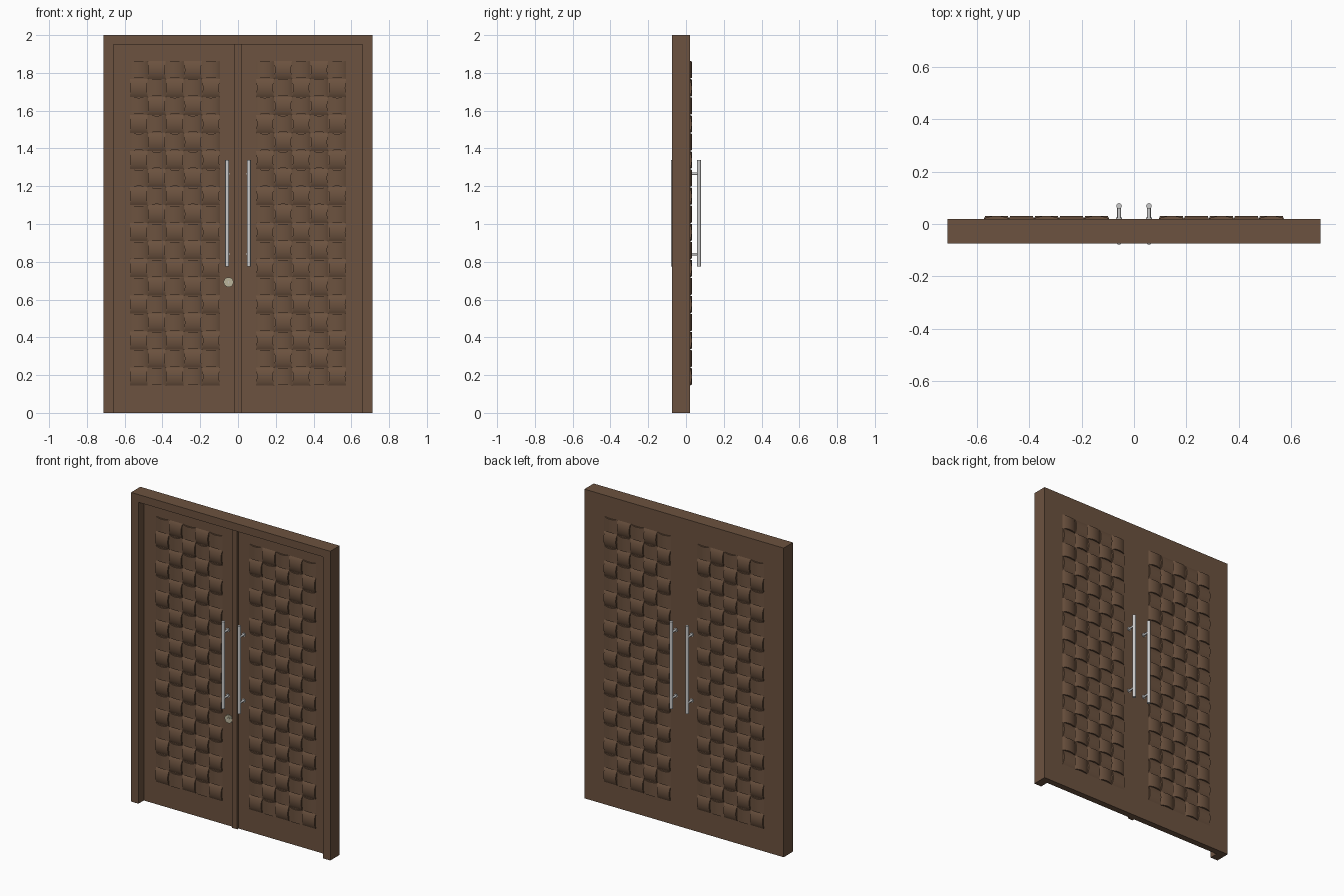
import bpy, bmesh, math
from mathutils import Matrix, Vector

if "Cube" in bpy.data.objects:
    bpy.data.objects.remove(bpy.data.objects["Cube"])


def material(name, rgb):
    m = bpy.data.materials.new(name)
    m.diffuse_color = (*rgb, 1)
    m.use_nodes = True
    m.node_tree.nodes["Principled BSDF"].inputs["Base Color"].default_value = m.diffuse_color
    return m


WOOD = material("brown_wood", (0.15, 0.085, 0.05))
STEEL = material("steel", (0.55, 0.56, 0.58))
BRASS = material("pale_brass", (0.5, 0.46, 0.33))


def finish(name, bm, mat, smooth=True):
    bmesh.ops.recalc_face_normals(bm, faces=bm.faces)
    me = bpy.data.meshes.new(name)
    bm.to_mesh(me)
    bm.free()
    ob = bpy.data.objects.new(name, me)
    bpy.context.collection.objects.link(ob)
    me.materials.append(mat)
    if smooth:
        bpy.ops.object.select_all(action='DESELECT')
        ob.select_set(True)
        bpy.context.view_layer.objects.active = ob
        bpy.ops.object.shade_smooth_by_angle(angle=math.radians(35))
    return ob


def box(bm, x0, x1, y0, y1, z0, z1):
    m = Matrix.Translation(((x0 + x1) / 2, (y0 + y1) / 2, (z0 + z1) / 2))
    bmesh.ops.create_cube(bm, size=1, matrix=m @ Matrix.Diagonal((x1 - x0, y1 - y0, z1 - z0, 1)))


def rod(bm, a, b, r, seg=20):
    a, b = Vector(a), Vector(b)
    d = b - a
    m = Matrix.Translation((a + b) / 2) @ d.to_track_quat('Z', 'Y').to_matrix().to_4x4()
    bmesh.ops.create_cone(bm, cap_ends=True, segments=seg, radius1=r, radius2=r, depth=d.length, matrix=m)


FACE = 0.02          # door leaf half thickness
W, FRONT = 0.713, -0.075

# Door leaves, flush with the frame at the back
bm = bmesh.new()
box(bm, -W, W, -FACE, FACE, 0, 2)
finish("door_leaves", bm, WOOD, False)

# Frame standing forward of the leaves: one inverted U profile
bm = bmesh.new()
outline = [(-W, 0), (-W, 2), (W, 2), (W, 0), (0.66, 0), (0.66, 1.95), (-0.66, 1.95), (-0.66, 0)]
face = bm.faces.new([bm.verts.new((x, FRONT, z)) for x, z in outline])
ext = bmesh.ops.extrude_face_region(bm, geom=[face])
moved = [v for v in ext["geom"] if isinstance(v, bmesh.types.BMVert)]
bmesh.ops.translate(bm, verts=moved, vec=(0, -FACE - FRONT, 0))
finish("door_frame", bm, WOOD, False)

# Cover strip over the joint
bm = bmesh.new()
box(bm, -0.018, 0.018, -0.034, -FACE, 0, 1.95)
finish("centre_strip", bm, WOOD, False)

# Basket-weave panels: alternating upright and sideways arched strips
COLS, ROWS, CELL = 5, 18, 0.0955
Z0, PEAK, SEG = 0.145, 0.011, 10


def strip(bm, cx, cz, side, upright):
    rows = []
    for i in range(SEG + 1):
        u = -1 + 2 * i / SEG
        half = 0.043 + 0.005 * u * u          # waisted sides
        h = PEAK * (1 - u * u)
        ring = []
        for s, up in ((-half, 0), (-half, h), (half, h), (half, 0)):
            along = u * CELL * 0.52
            dx, dz = (s, along) if upright else (along, s)
            y = side * (FACE + (up if up else -0.001))
            ring.append(bm.verts.new((cx + dx, y, cz + dz)))
        rows.append(ring)
    for a, b in zip(rows, rows[1:]):
        for k in range(3):
            bm.faces.new((a[k], a[k + 1], b[k + 1], b[k]))


for side, sname in ((-1, "front"), (1, "back")):
    for x0, dname in ((-0.573, "left"), (0.095, "right")):
        bm = bmesh.new()
        for c in range(COLS):
            for r in range(ROWS):
                strip(bm, x0 + (c + 0.5) * CELL, Z0 + (r + 0.5) * CELL, side, (c + r) % 2 == 0)
        ob = finish(f"{sname}_{dname}_weave", bm, WOOD)

# Pull handles on both faces
for side, sname in ((-1, "front"), (1, "back")):
    for x, dname in ((-0.057, "left"), (0.057, "right")):
        bm = bmesh.new()
        y = side * 0.069
        rod(bm, (x, y, 0.775), (x, y, 1.34), 0.0105, 24)
        for z in (0.84, 1.266):
            rod(bm, (x, side * (FACE - 0.002), z), (x, y, z), 0.007, 16)
            rod(bm, (x, side * (FACE - 0.002), z), (x, side * (FACE + 0.004), z), 0.012, 20)
        finish(f"{sname}_{dname}_handle", bm, STEEL)

# Lock on the front of the left leaf
bm = bmesh.new()
rod(bm, (-0.05, -FACE + 0.002, 0.692), (-0.05, -0.028, 0.692), 0.026, 32)
rod(bm, (-0.05, -FACE, 0.692), (-0.05, -0.031, 0.692), 0.014, 24)
finish("lock_rose", bm, BRASS)
bm = bmesh.new()
box(bm, -0.0515, -0.0485, -0.0315, -0.03, 0.685, 0.699)
finish("key_slot", bm, STEEL, False)
